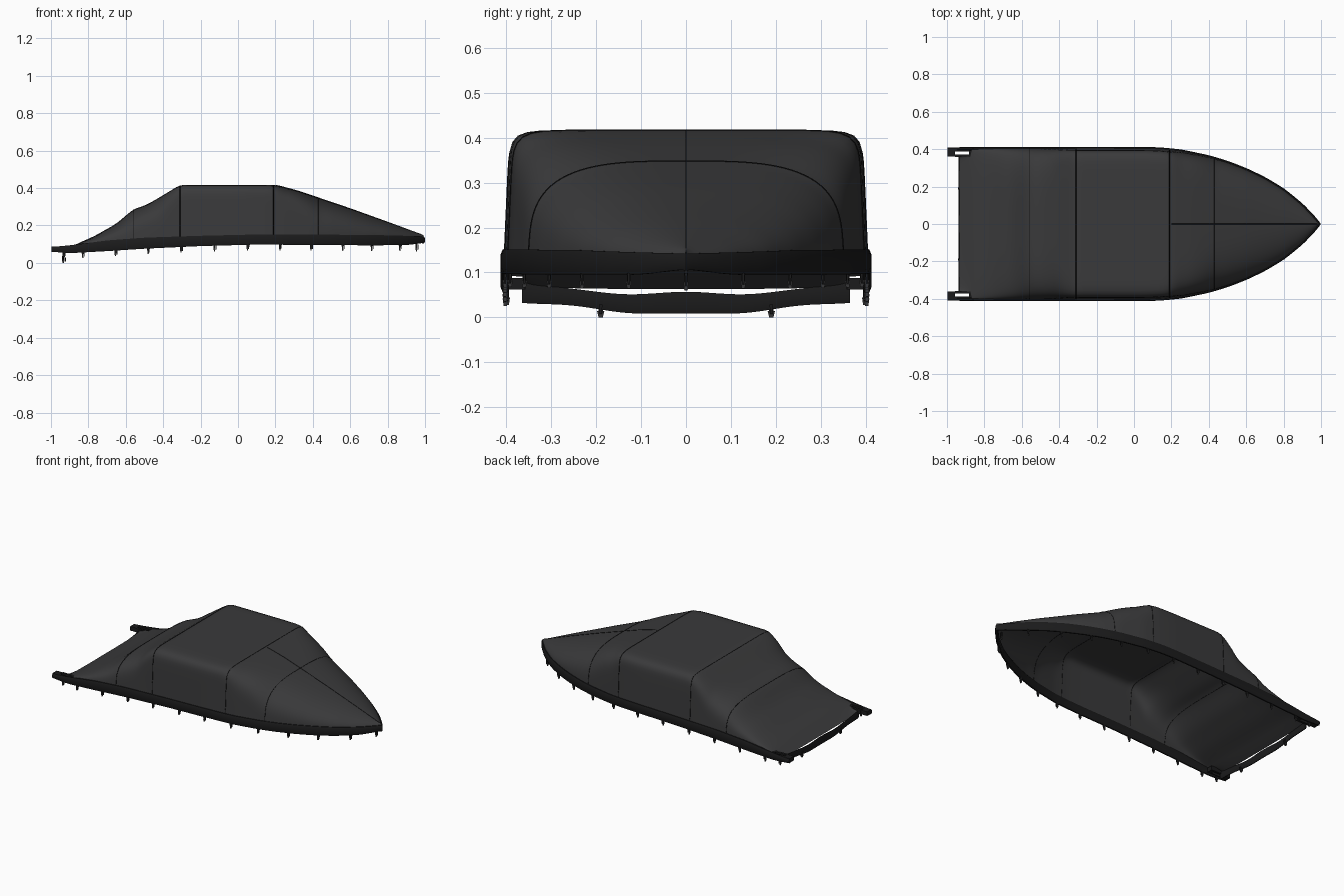
import bpy, math
from mathutils import Vector

if "Cube" in bpy.data.objects:
    bpy.data.objects.remove(bpy.data.objects["Cube"])


def keys(table, x):
    """Linear lookup in (x, value) pairs."""
    if x <= table[0][0]:
        return table[0][1]
    for (a, va), (b, vb) in zip(table, table[1:]):
        if x <= b:
            return va + (vb - va) * (x - a) / (b - a)
    return table[-1][1]


def soft(table, x, d=0.022):
    """Lookup with the corners of the table rounded off."""
    return sum(keys(table, x + d * k / 3) for k in range(-3, 4)) / 7


WIDTH = [(-1, .403), (-.8, .407), (.05, .407), (.15, .403), (.25, .393), (.4, .362), (.5, .332),
         (.6, .293), (.7, .245), (.8, .185), (.9, .103), (.96, .04), (.993, 0)]
RIM_TOP = [(-1, .085), (-.9, .094), (-.7, .12), (-.5, .135), (-.2, .145), (.1, .152), (.7, .15), (1, .142)]
RIM_LOW = [(-1, .06), (-.9, .052), (-.7, .063), (-.5, .076), (-.2, .09), (.1, .098), (.7, .094), (.9, .095), (1, .108)]
CROWN = [(-.94, .058), (-.86, .103), (-.77, .142), (-.65, .21), (-.56, .287), (-.49, .31), (-.42, .35),
         (-.31, .417), (.2, .417), (.32, .385), (.6, .29), (.8, .218), (.995, .146)]
SQUARE = [(-.94, 4), (-.6, 3.4), (-.42, 5), (-.3, 15), (.16, 15), (.24, 7), (.43, 3.2), (.7, 2.3), (1, 1.7)]


def width(x):
    return soft(WIDTH, x) if x < .9 else keys(WIDTH, x)


def section(x, n=72, grow=0.0):
    """Hooped cross-section of the cover at station x."""
    w, base = max(width(x) - .003, .001), soft(RIM_TOP, x) - .006
    if x < -.87:
        w = .362                               # cut back beside the corner slots
    h, p = soft(CROWN, x) - base, soft(SQUARE, x)
    pts = []
    for i in range(n + 1):
        a = math.pi * i / n
        c, s = math.cos(a), math.sin(a)
        r = (abs(c) ** p + abs(s) ** p) ** (-1 / p) + grow
        t = r * s
        pts.append(Vector((x, w * r * c * (1 - .03 * t), base + h * t)))
    return pts


def material(name, v):
    m = bpy.data.materials.new(name)
    m.diffuse_color = (v, v, v * 1.04, 1)
    m.use_nodes = True
    m.node_tree.nodes["Principled BSDF"].inputs["Base Color"].default_value = m.diffuse_color
    return m


FABRIC, TRIM, SEAM = material("fabric", .042), material("trim", .011), material("stitching", .006)


def mesh_object(name, verts, faces, mat):
    me = bpy.data.meshes.new(name)
    me.from_pydata(verts, [], faces)
    me.materials.append(mat)
    ob = bpy.data.objects.new(name, me)
    bpy.context.collection.objects.link(ob)
    bpy.ops.object.select_all(action='DESELECT')
    ob.select_set(True)
    bpy.context.view_layer.objects.active = ob
    bpy.ops.object.shade_smooth_by_angle(angle=math.radians(40))
    return ob


def loft(name, rings, mat, closed):
    """Skin a list of equal-length rings; closed rings are also capped."""
    m = len(rings[0])
    faces = []
    for i in range(len(rings) - 1):
        for j in range(m if closed else m - 1):
            k = (j + 1) % m
            faces.append((i * m + j, i * m + k, (i + 1) * m + k, (i + 1) * m + j))
    if closed:
        faces += [tuple(range(m))[::-1], tuple(range((len(rings) - 1) * m, len(rings) * m))]
    return mesh_object(name, [v for r in rings for v in r], faces, mat)


def strip(name, path, outer, inner):
    """Padded hem: path holds (x, y, z_low, z_top); outward is right of travel."""
    rings = []
    for i, (x, y, lo, hi) in enumerate(path):
        a, b = path[max(i - 1, 0)], path[min(i + 1, len(path) - 1)]
        t = Vector((b[0] - a[0], b[1] - a[1], 0)).normalized()
        out = Vector((t.y, -t.x, 0))
        b = min(.01, (hi - lo) / 3)
        shape = [(outer * .3, lo), (outer, lo + b), (outer, hi - b), (outer * .3, hi),
                 (-inner * .5, hi), (-inner, hi - b), (-inner, lo + b), (-inner * .5, lo)]
        rings.append([Vector((x, y, 0)) + out * o + Vector((0, 0, z)) for o, z in shape])
    return loft(name, rings, TRIM, True)


def box(name, x0, x1, y0, y1, z0, z1, mat=TRIM, taper=1.0):
    cx, cy = (x0 + x1) / 2, (y0 + y1) / 2
    rings = []
    for z, k in ((z0, taper), (z1, 1)):
        dx, dy = (x1 - x0) / 2 * k, (y1 - y0) / 2 * k
        rings.append([(cx - dx, cy - dy, z), (cx + dx, cy - dy, z), (cx + dx, cy + dy, z), (cx - dx, cy + dy, z)])
    return loft(name, rings, mat, True)


def seam(name, pts, r=.0016):
    cu = bpy.data.curves.new(name, 'CURVE')
    cu.dimensions, cu.bevel_depth, cu.bevel_resolution = '3D', r, 0
    sp = cu.splines.new('POLY')
    sp.points.add(len(pts) - 1)
    for p, q in zip(sp.points, pts):
        p.co = (*q, 1)
    cu.materials.append(SEAM)
    bpy.context.collection.objects.link(bpy.data.objects.new(name, cu))


# Fabric cover, open underneath
stations = [-.934, -.91, -.876, -.866] + [-.85 + .02 * i for i in range(92)] + [.985, .992]
loft("cover", [section(x) for x in stations], FABRIC, False)

# Padded hem around both sides and the bow
xs = [-.998 + .03 * i for i in range(63)] + [.885, .91, .935, .96, .975, .985]
side = [(x, width(x), soft(RIM_LOW, x), soft(RIM_TOP, x)) for x in xs]
tip = [(.993, 0, .104, .142)]
strip("side_hem", [(x, -y, lo, hi) for x, y, lo, hi in side] + tip + side[::-1], .006, .012)

# Sagging hem across the stern
stern = []
for i in range(41):
    y = .365 - .73 * i / 40
    u = abs(y) / .365
    wave = .003 * math.cos(u * 9)
    stern.append((-.934, y, .006 + .029 * u ** 1.4 + wave, .054 + .03 * u ** 4 + wave))
strip("stern_hem", stern, .005, .006)

# Slotted corner tabs
for s, side_name in ((1, "left"), (-1, "right")):
    for part, x0, x1, a, b in (("end", -.998, -.956, .362, .402), ("inner", -.956, -.87, .357, .371),
                               ("outer", -.956, -.87, .388, .402), ("root", -.882, -.86, .358, .402)):
        y0, y1 = sorted((s * a, s * b))
        box(f"{side_name}_tab_{part}", x0, x1, y0, y1, .062, .088)


def strap(name, x, y, top, length=.03, w=.006):
    """Webbing tab with a small buckle and loose tail."""
    box(name + "_webbing", x - w, x + w, y - w * .7, y + w * .7, top - length * .75, top + .012, TRIM, .8)
    box(name + "_buckle", x - w * .7, x + w * .7, y - w, y + w, top - length, top - length * .45, FABRIC, .6)
    box(name + "_tail", x + w, x + w * 1.8, y - w * .5, y + w * .5, top - length * .7, top + .004, TRIM, .6)


# Tie-down straps on sides, corners, bow and stern
for i, x in enumerate((-.83, -.655, -.48, -.305, -.125, .05, .225, .39, .56, .715, .865)):
    for s in (1, -1):
        strap(f"side_strap_{i}_{s}", x, s * (width(x) - .004), soft(RIM_LOW, x))
for s in (1, -1):
    strap(f"corner_strap_{s}", -.93, s * .398, .058, .03)
    strap(f"stern_strap_{s}", -.934, s * .19, .025, .025, .008)
strap("bow_strap", .955, 0, .095, .035)

# Stitched seams over the cover and along the bow ridge
for i, x in enumerate((-.56, -.31, .19, .43)):
    seam(f"cross_seam_{i}", section(x, grow=.001))
seam("bow_ridge_seam", [(x, 0, soft(CROWN, x) + .0005) for x in [.2 + .02 * i for i in range(40)]])
